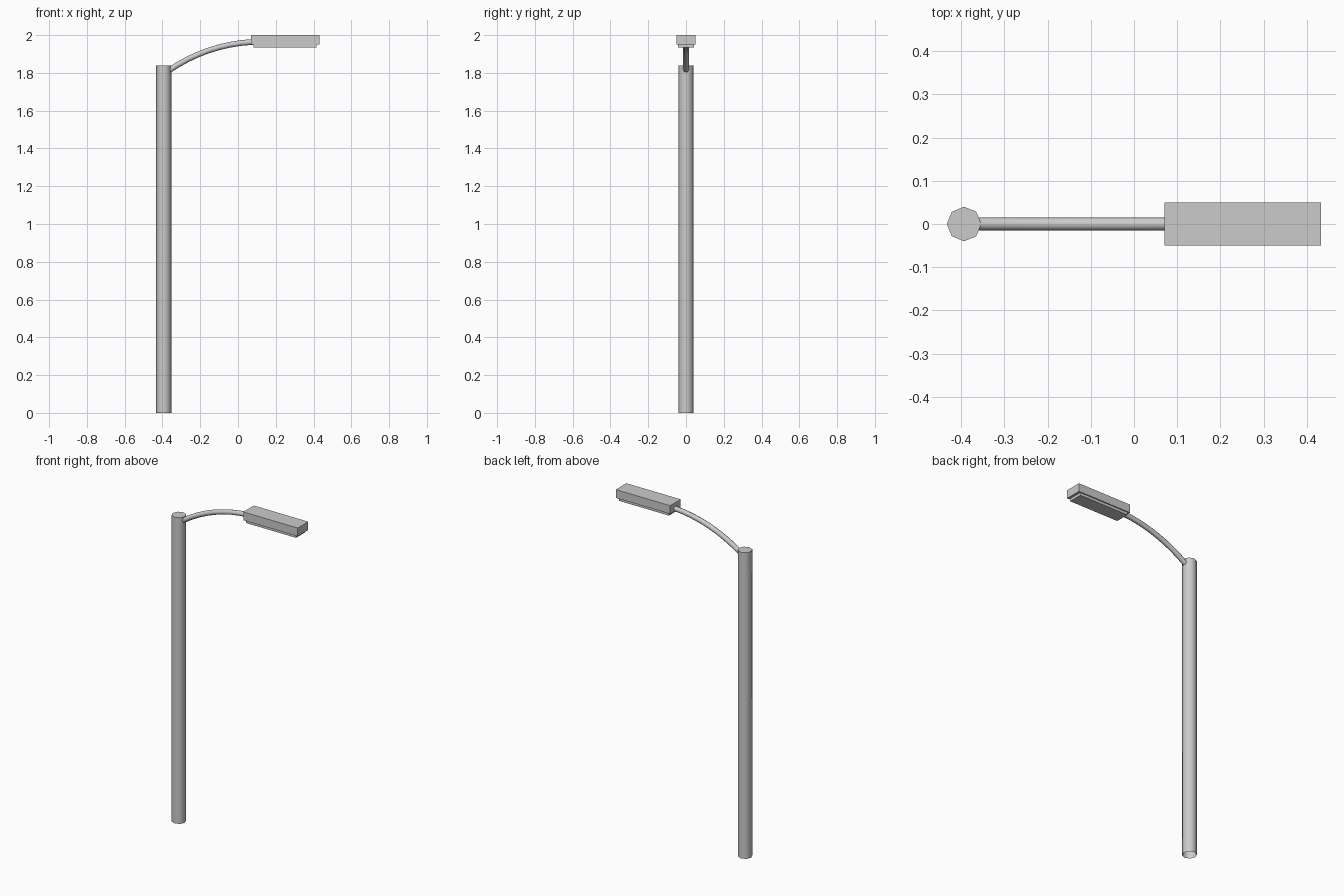
import bpy, bmesh, math
from mathutils import Vector

if "Cube" in bpy.data.objects:
    bpy.data.objects.remove(bpy.data.objects["Cube"])


def smooth(obj):
    bpy.ops.object.select_all(action='DESELECT')
    obj.select_set(True)
    bpy.context.view_layer.objects.active = obj
    bpy.ops.object.shade_smooth_by_angle(angle=math.radians(50))


def tube(name, path, radius, sides=8, cap_end=False):
    """Sweep a round section along a path lying in the XZ plane."""
    bm = bmesh.new()
    rings = []
    for i, p in enumerate(path):
        t = (path[min(i + 1, len(path) - 1)] - path[max(i - 1, 0)]).normalized()
        side = Vector((0, 1, 0))
        up = t.cross(side)
        angles = [2 * math.pi * k / sides for k in range(sides)]
        rings.append([bm.verts.new(p + radius * (math.cos(a) * side + math.sin(a) * up))
                      for a in angles])
    for a, b in zip(rings, rings[1:]):
        for k in range(sides):
            n = (k + 1) % sides
            bm.faces.new((a[k], a[n], b[n], b[k]))
    if cap_end:
        bm.faces.new(rings[-1])
    bmesh.ops.recalc_face_normals(bm, faces=bm.faces)
    mesh = bpy.data.meshes.new(name)
    bm.to_mesh(mesh)
    bm.free()
    obj = bpy.data.objects.new(name, mesh)
    bpy.context.collection.objects.link(obj)
    smooth(obj)
    return obj


def box(name, x0, x1, half_y, z0, z1):
    bpy.ops.mesh.primitive_cube_add(size=1, location=((x0 + x1) / 2, 0, (z0 + z1) / 2))
    obj = bpy.context.object
    obj.name = name
    obj.scale = (x1 - x0, 2 * half_y, z1 - z0)
    bpy.ops.object.transform_apply(location=False, rotation=False, scale=True)


# Upright octagonal pole, capped on top and open at the foot
tube("pole", [Vector((-0.393, 0, 0)), Vector((-0.393, 0, 1.84))], 0.04, cap_end=True)

# Curved arm rising from the pole and levelling out at the lamp
p0, p1, p2, p3 = (Vector((x, 0, z)) for x, z in
                  ((-0.37, 1.81), (-0.24, 1.90), (-0.09, 1.955), (0.08, 1.964)))
arm = []
for i in range(9):
    t = i / 8
    s = 1 - t
    arm.append(s**3 * p0 + 3 * s * s * t * p1 + 3 * s * t * t * p2 + t**3 * p3)
tube("arm", arm, 0.015)

# Lamp housing with a slightly inset lens below
box("lamp_housing", 0.07, 0.432, 0.05, 1.95, 2.0)
box("lamp_lens", 0.083, 0.416, 0.043, 1.934, 1.951)
